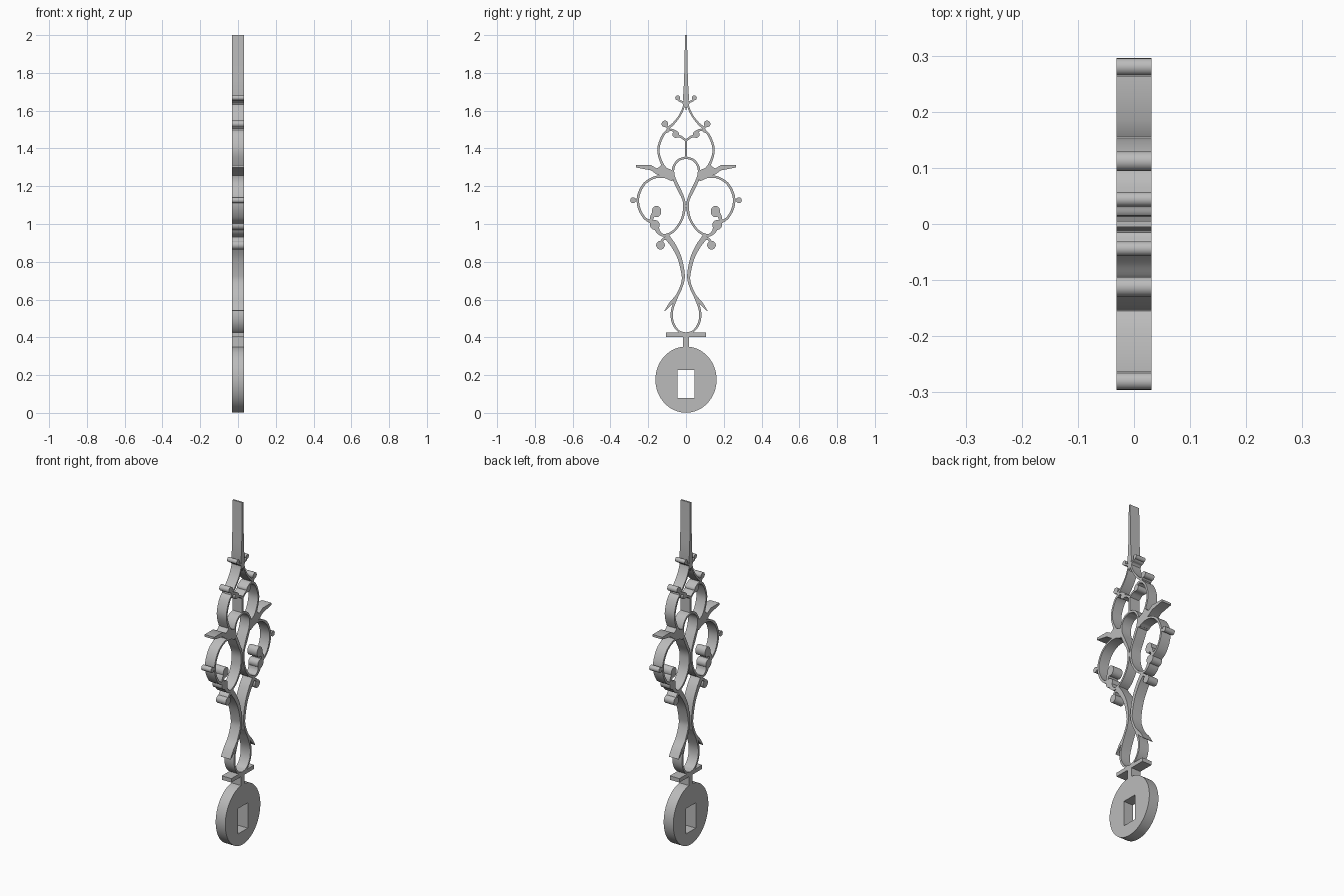
import bpy, bmesh, math
from mathutils import Vector

HALF = 0.031  # half thickness along x

metal = bpy.data.materials.new("grey metal")
metal.diffuse_color = (0.5, 0.5, 0.5, 1)


def finish(name, bm, mirror=False):
    bmesh.ops.recalc_face_normals(bm, faces=bm.faces)
    me = bpy.data.meshes.new(name)
    bm.to_mesh(me)
    bm.free()
    me.materials.append(metal)
    ob = bpy.data.objects.new(name, me)
    bpy.context.collection.objects.link(ob)
    if mirror:
        m = ob.modifiers.new("mirror", 'MIRROR')
        m.use_axis = (False, True, False)
    bpy.ops.object.select_all(action='DESELECT')
    ob.select_set(True)
    bpy.context.view_layer.objects.active = ob
    bpy.ops.object.shade_smooth_by_angle(angle=math.radians(35))
    return ob


def strip(bm, left, right, closed=False):
    """Solid made of quads between two (y, z) outlines, extruded along x."""
    n = len(left)
    rows = [[bm.verts.new((x, p[0], p[1])) for x, p in
             ((-HALF, a), (-HALF, b), (HALF, b), (HALF, a))]
            for a, b in zip(left, right)]
    for i in range(n if closed else n - 1):
        r, s = rows[i], rows[(i + 1) % n]
        for k in range(4):
            bm.faces.new((r[k], r[(k + 1) % 4], s[(k + 1) % 4], s[k]))
    if not closed:
        bm.faces.new(rows[0])
        bm.faces.new(rows[-1])


def ribbon(name, pts, mirror=True, steps=6):
    """Smooth bent bar through (y, z, width) points."""
    P = [Vector(p) for p in pts]
    P = [2 * P[0] - P[1]] + P + [2 * P[-1] - P[-2]]
    path = []
    for i in range(1, len(P) - 2):
        a, b, c, d = P[i - 1:i + 3]
        for k in range(steps):
            t = k / steps
            path.append(0.5 * (2 * b + (c - a) * t + (2 * a - 5 * b + 4 * c - d) * t * t
                               + (3 * b - a - 3 * c + d) * t ** 3))
    path.append(P[-2])
    left, right = [], []
    for i, p in enumerate(path):
        t = (path[min(i + 1, len(path) - 1)] - path[max(i - 1, 0)]).xy.normalized()
        off = Vector((-t.y, t.x)) * max(p.z, 0.003) / 2
        left.append(p.xy + off)
        right.append(p.xy - off)
    bm = bmesh.new()
    strip(bm, left, right)
    return finish(name, bm, mirror)


def plate(name, outline, mirror=False):
    """Flat polygon in (y, z) extruded along x."""
    bm = bmesh.new()
    f = bm.faces.new([bm.verts.new((-HALF, y, z)) for y, z in outline])
    r = bmesh.ops.extrude_face_region(bm, geom=[f])
    bmesh.ops.translate(bm, vec=(2 * HALF, 0, 0),
                        verts=[v for v in r["geom"] if isinstance(v, bmesh.types.BMVert)])
    return finish(name, bm, mirror)


def knob(name, y, z, ry, rz=None):
    rz = rz or ry
    a = [i * math.tau / 20 for i in range(20)]
    plate(name, [(y + ry * math.cos(t), z + rz * math.sin(t)) for t in a], True)


# Round hub with a rectangular hole
bm = bmesh.new()
cz, hy, hz, oz = 0.176, 0.046, 0.074, 0.152
corner = math.atan2(hz, hy)
angles = sorted([i * math.tau / 64 for i in range(64)] +
                [corner, math.pi - corner, math.pi + corner, math.tau - corner])
outer, inner = [], []
for t in angles:
    c, s = math.cos(t), math.sin(t)
    outer.append((0.162 * c, cz + 0.175 * s))
    k = min(hy / max(abs(c), 1e-6), hz / max(abs(s), 1e-6))
    inner.append((k * c, oz + k * s))
strip(bm, outer, inner, True)
finish("hub", bm)

# Neck and crossbar
plate("neck", [(-0.016, 0.34), (0.016, 0.34), (0.016, 0.405), (-0.016, 0.405)])
plate("crossbar", [(-0.105, 0.402), (0.105, 0.402), (0.105, 0.425), (-0.105, 0.425)])

# Lower loop and waisted stem
ribbon("lower_loop", [(0.0, 0.42, .01), (0.04, 0.434, .01), (0.07, 0.48, .012),
                      (0.074, 0.54, .012), (0.05, 0.61, .012), (0.026, 0.66, .012)])
ribbon("stem", [(0.10, 0.945, .022), (0.095, 0.925, .028), (0.066, 0.885, .026),
                (0.034, 0.82, .022), (0.016, 0.74, .018), (0.018, 0.69, .014),
                (0.045, 0.625, .014), (0.082, 0.578, .016), (0.113, 0.54, .003)])
ribbon("stem_scroll", [(0.092, 0.925, .018), (0.118, 0.921, .014), (0.137, 0.895, .016)])
knob("stem_knob", 0.135, 0.888, 0.023)

# Large side scrolls
ribbon("inner_scroll", [(0.0, 1.352, .012), (0.04, 1.338, .012), (0.066, 1.30, .012),
                        (0.066, 1.25, .016), (0.040, 1.19, .018), (0.013, 1.13, .014),
                        (0.009, 1.08, .014), (0.024, 1.02, .012), (0.065, 0.963, .012),
                        (0.115, 0.94, .013), (0.145, 0.957, .02), (0.16, 0.99, .03)])
ribbon("outer_scroll", [(0.07, 1.235, .02), (0.11, 1.25, .016), (0.165, 1.247, .012),
                        (0.22, 1.213, .013), (0.252, 1.15, .013), (0.25, 1.09, .013),
                        (0.222, 1.035, .013), (0.185, 1.01, .016), (0.16, 1.0, .022)])
knob("scroll_lower_knob", 0.165, 0.995, 0.026)
ribbon("scroll_hook", [(0.155, 1.066, .03), (0.176, 1.045, .022), (0.183, 1.015, .018),
                       (0.17, 0.985, .018)])
knob("scroll_upper_knob", 0.156, 1.066, 0.025, 0.03)
knob("side_knob", 0.28, 1.126, 0.0155)
plate("side_knob_link", [(0.25, 1.122), (0.272, 1.12), (0.272, 1.132), (0.25, 1.13)], True)

# Pointed leaves
plate("leaf", [(0.264, 1.312), (0.185, 1.312), (0.155, 1.294), (0.14, 1.302), (0.128, 1.318),
               (0.105, 1.298), (0.074, 1.285), (0.06, 1.24), (0.085, 1.23), (0.12, 1.25),
               (0.155, 1.262), (0.185, 1.284), (0.264, 1.299)], True)

# Upper heart, centre post and small curls
ribbon("upper_arc", [(0.10, 1.275, .022), (0.127, 1.32, .014), (0.145, 1.375, .012),
                     (0.142, 1.42, .012), (0.118, 1.475, .012), (0.085, 1.498, .012),
                     (0.058, 1.49, .014), (0.048, 1.475, .02)])
knob("upper_arc_knob", 0.054, 1.474, 0.018)
ribbon("heart_curl", [(0.05, 1.465, .014), (0.028, 1.462, .012), (0.0, 1.442, .012)])
plate("centre_post", [(-0.006, 1.345), (0.006, 1.345), (0.006, 1.45), (-0.006, 1.45)])
ribbon("shoulder", [(0.006, 1.65, .01), (0.016, 1.61, .01), (0.036, 1.57, .01),
                    (0.066, 1.532, .011), (0.092, 1.508, .014), (0.098, 1.485, .012)])
ribbon("shoulder_link", [(0.088, 1.505, .012), (0.10, 1.512, .012), (0.112, 1.527, .012)])
knob("shoulder_knob", 0.112, 1.53, 0.0175)

# Spire with curled base
plate("spire", [(0, 1.60), (0.012, 1.64), (0.016, 1.665), (0.010, 1.76), (0.005, 2.0),
                (-0.005, 2.0), (-0.010, 1.76), (-0.016, 1.665), (-0.012, 1.64)])
ribbon("spire_curl", [(0.003, 1.62, .008), (0.018, 1.645, .010), (0.034, 1.652, .010),
                      (0.044, 1.665, .012)])
knob("spire_knob", 0.044, 1.668, 0.013)
